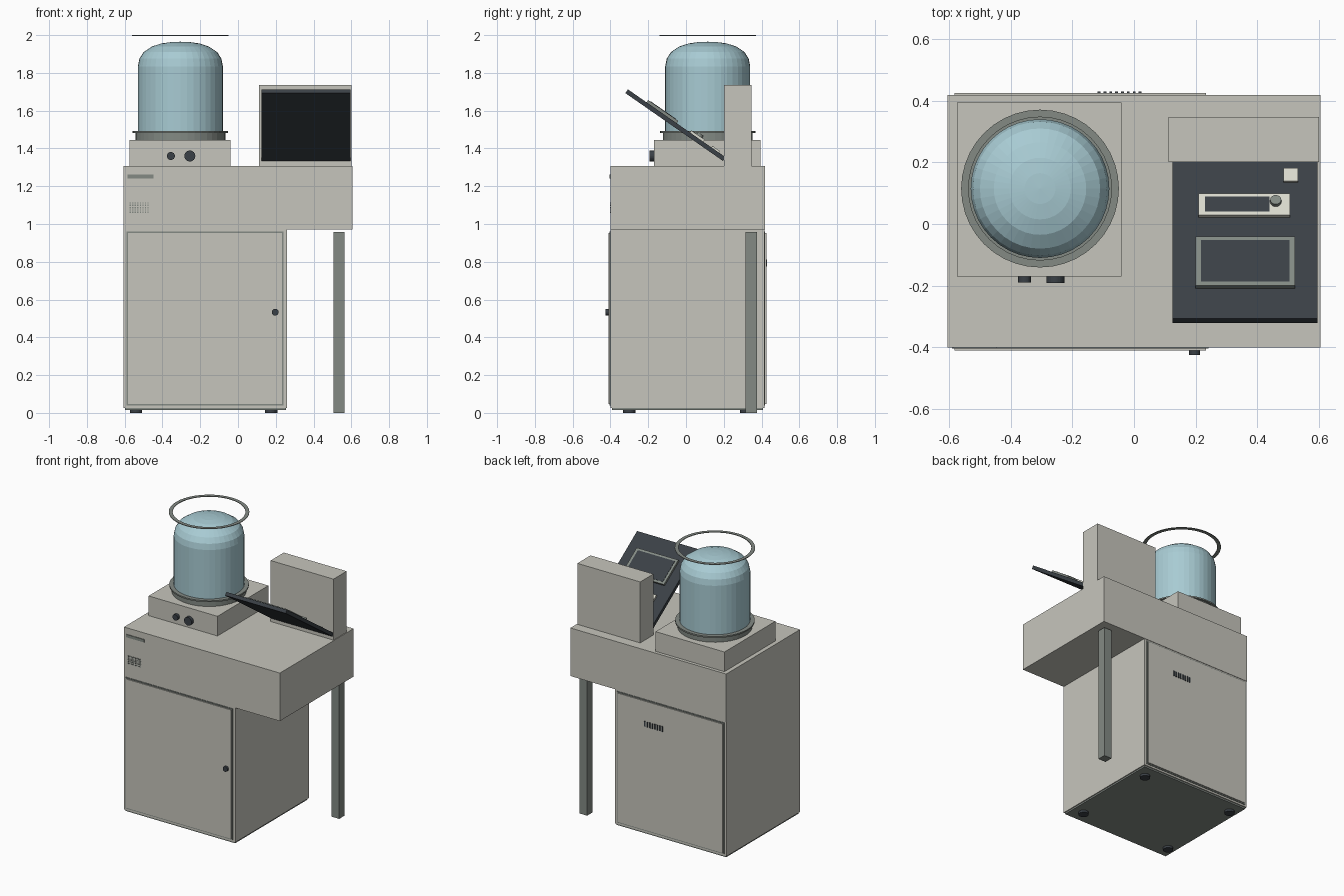
import bpy, bmesh, math
from mathutils import Matrix, Vector

cube = bpy.data.objects.get("Cube")
if cube:
    bpy.data.objects.remove(cube, do_unlink=True)


def material(name, rgb):
    # sRGB bytes to linear
    lin = [((c / 255 + 0.055) / 1.055) ** 2.4 for c in rgb] + [1]
    m = bpy.data.materials.new(name)
    m.use_nodes = True
    m.diffuse_color = lin
    m.node_tree.nodes["Principled BSDF"].inputs["Base Color"].default_value = lin
    return m


beige = material("beige enamel", (198, 197, 188))
grey = material("grey metal", (131, 138, 132))
slate = material("dark slate", (58, 64, 70))
cream = material("cream plastic", (217, 217, 205))
glass = material("pale blue glass", (168, 203, 211))


def finish(name, bm, mat, matrix=None):
    bmesh.ops.recalc_face_normals(bm, faces=bm.faces)
    me = bpy.data.meshes.new(name)
    bm.to_mesh(me)
    bm.free()
    me.materials.append(mat)
    ob = bpy.data.objects.new(name, me)
    bpy.context.collection.objects.link(ob)
    if matrix:
        ob.matrix_world = matrix
    return ob


def add_box(bm, x, y, z):
    lo, hi = Vector((x[0], y[0], z[0])), Vector((x[1], y[1], z[1]))
    m = Matrix.Translation((lo + hi) / 2) @ Matrix.Diagonal((*(hi - lo), 1))
    bmesh.ops.create_cube(bm, size=1, matrix=m)


def box(name, x, y, z, mat, matrix=None):
    bm = bmesh.new()
    add_box(bm, x, y, z)
    return finish(name, bm, mat, matrix)


def cylinder(name, centre, r, depth, mat, axis="Z", matrix=None, sides=24):
    bm = bmesh.new()
    turn = Matrix.Rotation(math.pi / 2, 4, "X") if axis == "Y" else Matrix()
    bmesh.ops.create_cone(bm, cap_ends=True, segments=sides, radius1=r, radius2=r,
                          depth=depth, matrix=Matrix.Translation(centre) @ turn)
    return finish(name, bm, mat, matrix)


def lathe(name, profile, centre, mat, closed=False, sides=40):
    bm = bmesh.new()
    verts = [bm.verts.new((r, 0, z)) for r, z in profile]
    pairs = list(zip(verts, verts[1:])) + ([(verts[-1], verts[0])] if closed else [])
    edges = [bm.edges.new(p) for p in pairs]
    bmesh.ops.spin(bm, geom=verts + edges, cent=(0, 0, 0), axis=(0, 0, 1),
                   angle=2 * math.pi, steps=sides, use_duplicate=False)
    bmesh.ops.remove_doubles(bm, verts=bm.verts, dist=0.0001)
    return finish(name, bm, mat, Matrix.Translation(centre))


# Cabinet, overhanging head and support leg
box("cabinet", (-0.605, 0.26), (-0.4, 0.415), (0.027, 0.97), beige)
box("base_plate", (-0.598, 0.253), (-0.393, 0.408), (0.016, 0.027), grey)
box("head", (-0.605, 0.605), (-0.4, 0.418), (0.97, 1.307), beige)
box("support_leg", (0.505, 0.565), (0.315, 0.375), (0, 0.958), grey)
for side, x in (("right", -0.54), ("left", 0.175)):
    for end, y in (("front", -0.3), ("back", 0.32)):
        cylinder(f"foot_{end}_{side}", (x, y, 0.009), 0.033, 0.018, slate)

# Front door and back panel, each over a seam plate
for name, face, d in (("door", -0.4, -1), ("back_panel", 0.415, 1)):
    box(name + "_seam", (-0.59, 0.242), sorted((face, face + d * 0.004)),
        (0.04, 0.96), grey)
    box(name, (-0.582, 0.234), sorted((face, face + d * 0.01)), (0.048, 0.952), beige)
cylinder("door_knob", (0.197, -0.417, 0.533), 0.018, 0.016, slate, "Y")

# Back vent slots
bm = bmesh.new()
for i in range(8):
    x = -0.118 + i * 0.019
    add_box(bm, (x, x + 0.009), (0.424, 0.43), (0.775, 0.812))
finish("back_vent", bm, slate)

# Label strip and speaker grille on the head
box("label_strip", (-0.585, -0.447), (-0.404, -0.4), (1.242, 1.262), grey)
bm = bmesh.new()
for i in range(8):
    for j in range(5):
        x, z = -0.574 + i * 0.0135, 1.058 + j * 0.0125
        add_box(bm, (x, x + 0.007), (-0.403, -0.4), (z, z + 0.007))
finish("speaker_grille", bm, grey)

# Bell jar on its pedestal
box("pedestal", (-0.575, -0.04), (-0.17, 0.395), (1.307, 1.445), beige)
cylinder("small_dial", (-0.355, -0.18, 1.36), 0.021, 0.02, slate, "Y")
cylinder("large_dial", (-0.255, -0.181, 1.36), 0.029, 0.022, slate, "Y")
jar = (-0.305, 0.115, 0)
cylinder("jar_collar", (-0.305, 0.115, 1.464), 0.238, 0.04, grey, sides=40)
cylinder("jar_flange", (-0.305, 0.115, 1.487), 0.253, 0.01, grey, sides=40)
lathe("bell_jar", [(0.225, 1.49), (0.225, 1.835), (0.217, 1.875), (0.195, 1.91),
                   (0.15, 1.94), (0.1, 1.956), (0.05, 1.963), (0, 1.965)], jar, glass)
lathe("guard_ring", [(0.256, 1.996), (0.256, 2), (0.232, 2), (0.232, 1.996)],
      jar, grey, closed=True)

# Console housing with a tilted panel
box("console_housing", (0.112, 0.6), (0.202, 0.348), (1.307, 1.735), beige)
tilt = Matrix.Translation((0, 0.2, 1.36)) @ Matrix.Rotation(math.radians(-34.8), 4, "X")
box("console_panel", (0.125, 0.595), (-0.618, 0.012), (-0.024, 0), slate, tilt)
box("screen_bezel", (0.2, 0.523), (-0.498, -0.303), (0, 0.015), grey, tilt)
box("screen", (0.217, 0.504), (-0.482, -0.319), (0.015, 0.017), slate, tilt)
box("control_module", (0.21, 0.506), (-0.218, -0.132), (0, 0.013), cream, tilt)
box("control_window", (0.23, 0.44), (-0.204, -0.146), (0.013, 0.015), slate, tilt)
cylinder("control_knob", (0.46, -0.166, 0.02), 0.018, 0.014, grey, matrix=tilt)
box("panel_button", (0.485, 0.533), (-0.08, -0.03), (0, 0.01), cream, tilt)
